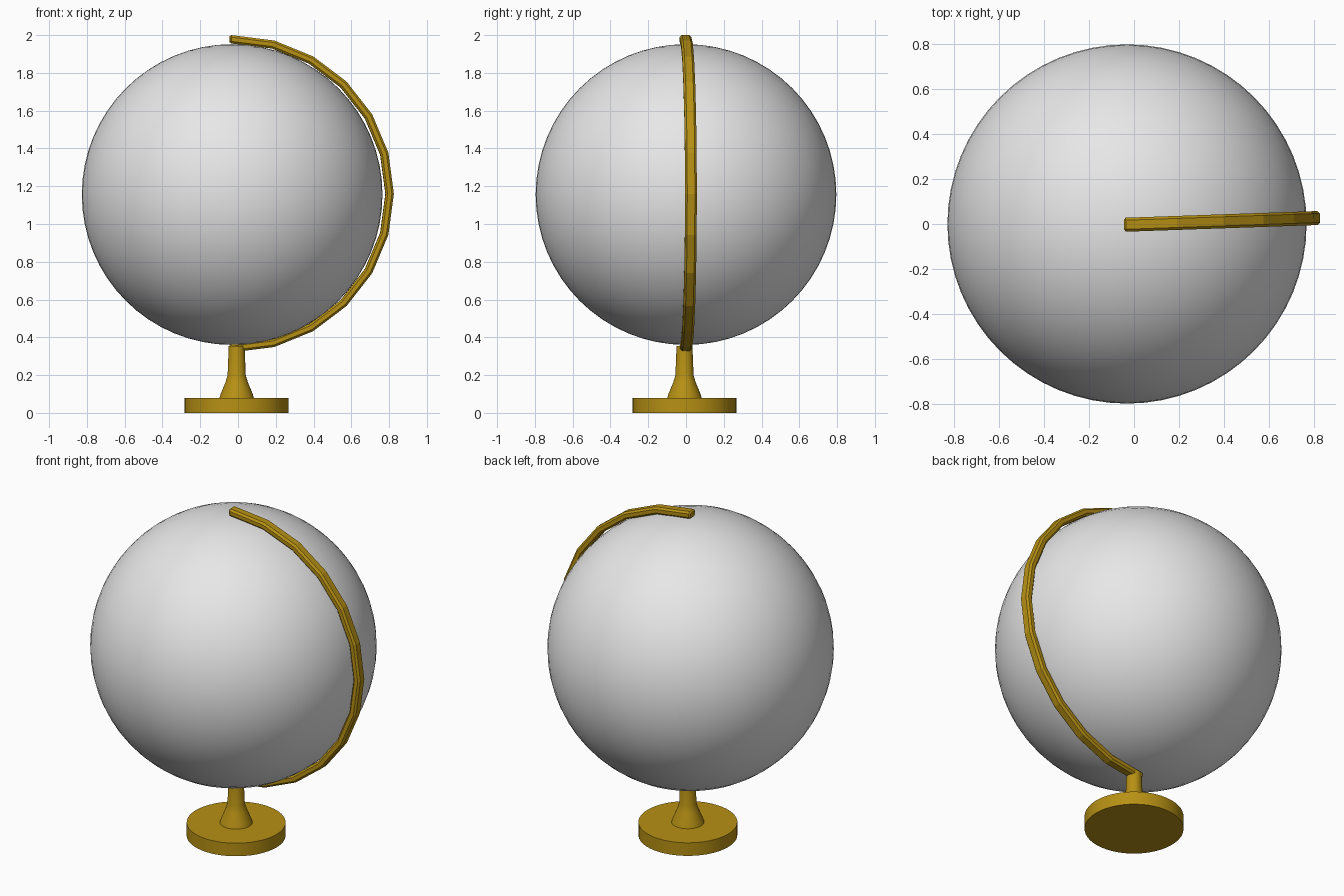
import bpy
import bmesh
from math import sin, cos, pi, radians
from mathutils import Vector

if "Cube" in bpy.data.objects:
    bpy.data.objects.remove(bpy.data.objects["Cube"])


def make_material(name, color):
    mat = bpy.data.materials.new(name)
    mat.use_nodes = True
    mat.diffuse_color = color
    mat.node_tree.nodes["Principled BSDF"].inputs["Base Color"].default_value = color
    return mat


def make_object(name, bm, mat, smooth_angle=None):
    bmesh.ops.recalc_face_normals(bm, faces=bm.faces[:])
    mesh = bpy.data.meshes.new(name)
    bm.to_mesh(mesh)
    bm.free()
    mesh.materials.append(mat)
    obj = bpy.data.objects.new(name, mesh)
    bpy.context.collection.objects.link(obj)
    if smooth_angle:
        bpy.ops.object.select_all(action="DESELECT")
        obj.select_set(True)
        bpy.context.view_layer.objects.active = obj
        bpy.ops.object.shade_smooth_by_angle(angle=radians(smooth_angle))
    return obj


def skin(bm, rings):
    """Join equal rings of points into a closed, capped tube."""
    loops = [[bm.verts.new(p) for p in ring] for ring in rings]
    count = len(loops[0])
    for a, b in zip(loops, loops[1:]):
        for i in range(count):
            j = (i + 1) % count
            bm.faces.new((a[i], a[j], b[j], b[i]))
    bm.faces.new(loops[0])
    bm.faces.new(loops[-1])


gold = make_material("gold", (0.47, 0.28, 0.007, 1))
grey = make_material("light grey", (0.8, 0.8, 0.8, 1))

# Globe ball
ball = bmesh.new()
bmesh.ops.create_uvsphere(ball, u_segments=64, v_segments=32, radius=0.796)
globe = make_object("globe", ball, grey, 40)
globe.location = (-0.031, 0, 1.156)


# Turned stand: round base disc and flared post
def turned(name, profile, sides=48):
    bm = bmesh.new()
    skin(bm, [[(r * cos(2 * pi * i / sides), r * sin(2 * pi * i / sides), z)
               for i in range(sides)] for r, z in profile])
    obj = make_object(name, bm, gold, 35)
    obj.location = (-0.007, -0.008, 0)


turned("base", [(0.275, 0), (0.275, 0.08)])
turned("post", [(0.092, 0.075), (0.085, 0.1), (0.06, 0.16),
                (0.048, 0.2), (0.042, 0.355)])

# Half-circle arm with a chamfered section, swept from pole to pole
HALF_W, HALF_T, CHAMFER = 0.031, 0.022, 0.011
section = []
for sw, st, wide_first in ((1, 1, True), (-1, 1, False), (-1, -1, True), (1, -1, False)):
    pair = [(sw * HALF_W, st * (HALF_T - CHAMFER)),
            (sw * (HALF_W - CHAMFER), st * HALF_T)]
    section += pair if wide_first else pair[::-1]


def arm_ring(angle, shift=0, scale=1):
    ring = []
    for w, t in section:
        t *= scale
        ring.append(Vector(((0.833 + t) * sin(angle) + shift, w * scale,
                            (0.818 + t) * cos(angle))))
    return ring


STEPS = 12
rings = [arm_ring(0, -0.014, 0.7), arm_ring(0, -0.006)]
rings += [arm_ring(pi * i / STEPS) for i in range(1, STEPS)]
rings += [arm_ring(pi, -0.006), arm_ring(pi, -0.014, 0.7)]
arc = bmesh.new()
skin(arc, rings)
arm = make_object("arm", arc, gold)
arm.location = (-0.03, -0.003, 1.16)
arm.rotation_euler.z = radians(2)
